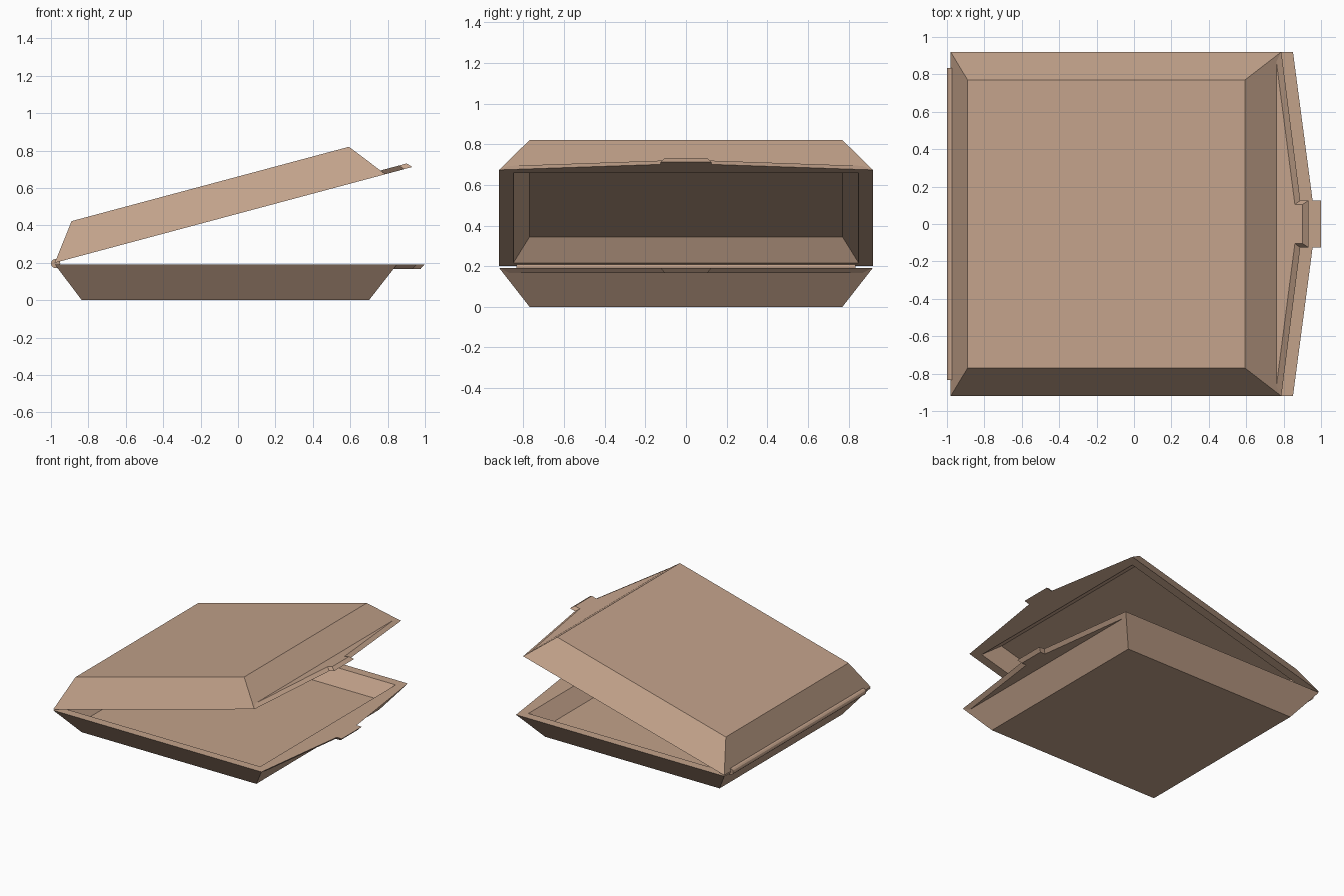
import bpy, bmesh, math
from mathutils import Matrix

if "Cube" in bpy.data.objects:
    bpy.data.objects.remove(bpy.data.objects["Cube"])

card = bpy.data.materials.new("kraft card")
card.diffuse_color = (0.54, 0.36, 0.255, 1)
card.use_nodes = True
card.node_tree.nodes["Principled BSDF"].inputs["Base Color"].default_value = card.diffuse_color

L, W, H = 1.83, 0.92, 0.192          # rim length, half width, shell depth
PX = -0.98                           # hinge position


def finish(name, bm, mat):
    bmesh.ops.transform(bm, matrix=mat, verts=bm.verts)
    bmesh.ops.recalc_face_normals(bm, faces=bm.faces)
    me = bpy.data.meshes.new(name)
    bm.to_mesh(me)
    bm.free()
    me.materials.append(card)
    ob = bpy.data.objects.new(name, me)
    bpy.context.collection.objects.link(ob)
    return ob


def rect(bm, x0, x1, w, z):
    return [bm.verts.new(p) for p in ((x0, -w, z), (x1, -w, z), (x1, w, z), (x0, w, z))]


def bridge(bm, a, b):
    n = len(a)
    for i in range(n):
        bm.faces.new((a[i], a[(i + 1) % n], b[(i + 1) % n], b[i]))


def tray(name, mat):
    # tapered shell with rim and recessed cavity, opening at z = 0
    bm = bmesh.new()
    rings = [rect(bm, 0.145, 1.68, 0.77, H), rect(bm, 0, L, W, 0),
             rect(bm, 0.06, 1.77, 0.85, 0), rect(bm, 0.145, 1.675, 0.77, 0.11)]
    for a, b in zip(rings, rings[1:]):
        bridge(bm, a, b)
    bm.faces.new(rings[0])
    bm.faces.new(rings[-1])
    finish(name, bm, mat)


def lip(name, mat):
    # pointed closing lip with a tab, bevelled inward away from the rim
    def outline(root, x, w, xm, wm, xt, z):
        half = [(root, w), (x, w), (xm, wm), (xt, wm)]
        pts = half + [(px, -py) for px, py in reversed(half)]
        return [bm.verts.new((px, py, z)) for px, py in pts]
    bm = bmesh.new()
    a = outline(1.80, L, W, 1.935, 0.125, 1.98, 0)
    b = outline(1.79, 1.808, 0.88, 1.912, 0.105, 1.955, 0.026)
    bridge(bm, a, b)
    bm.faces.new(a)
    bm.faces.new(b)
    finish(name, bm, mat)


# lower half is the lid shape flipped over; lid swings open by 15 degrees
base_mat = Matrix.Translation((PX, 0, H)) @ Matrix.Diagonal((1, 1, -1, 1))
lid_mat = Matrix.Translation((PX, 0, 0.2)) @ Matrix.Rotation(math.radians(-15), 4, 'Y')
for part, m in (("base", base_mat), ("lid", lid_mat)):
    tray(part + "_tray", m)
    lip(part + "_closing_lip", m)

# hinge roll along the back edge
bm = bmesh.new()
bmesh.ops.create_cone(bm, cap_ends=True, segments=12, radius1=0.025, radius2=0.025, depth=1.67)
finish("hinge", bm, Matrix.Translation((-0.975, 0, 0.196)) @ Matrix.Rotation(math.pi / 2, 4, 'X'))
